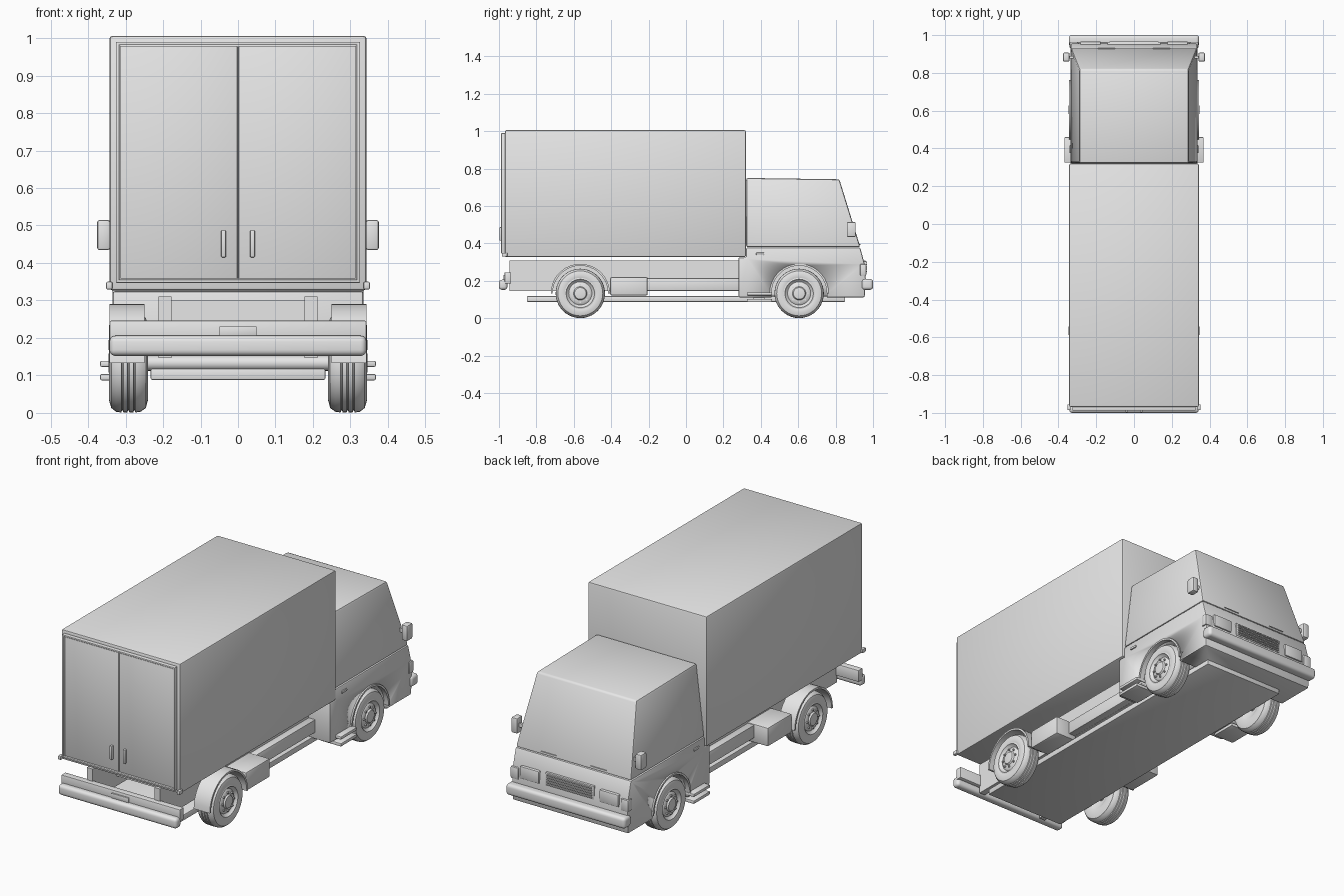
import bpy, bmesh, math
from mathutils import Matrix

cube = bpy.data.objects.get("Cube")
if cube:
    bpy.data.objects.remove(cube, do_unlink=True)

grey = bpy.data.materials.new("plain_grey")
grey.use_nodes = True
grey.diffuse_color = (0.8, 0.8, 0.8, 1)
grey.node_tree.nodes["Principled BSDF"].inputs["Base Color"].default_value = (0.8, 0.8, 0.8, 1)


def finish(name, bm, bevel=0.0, segments=2):
    bmesh.ops.recalc_face_normals(bm, faces=bm.faces)
    mesh = bpy.data.meshes.new(name)
    bm.to_mesh(mesh)
    bm.free()
    mesh.materials.append(grey)
    ob = bpy.data.objects.new(name, mesh)
    bpy.context.collection.objects.link(ob)
    bpy.ops.object.select_all(action='DESELECT')
    ob.select_set(True)
    bpy.context.view_layer.objects.active = ob
    if bevel:
        mod = ob.modifiers.new("Bevel", 'BEVEL')
        mod.width, mod.segments = bevel, segments
        mod.limit_method = 'ANGLE'
        bpy.ops.object.modifier_apply(modifier=mod.name)
    bpy.ops.object.shade_smooth_by_angle(angle=math.radians(35))
    return ob


def box(name, x, y, z, bevel=0.0, segments=2):
    """Box from (min, max) pairs."""
    bm = bmesh.new()
    bmesh.ops.create_cube(bm, size=1)
    for v in bm.verts:
        v.co = [(a + b) / 2 + c * (b - a) for (a, b), c in zip((x, y, z), v.co)]
    return finish(name, bm, bevel, segments)


def pair(name, x, y, z, bevel=0.0):
    """The same box on both sides of the truck."""
    box(name + "_left", x, y, z, bevel)
    box(name + "_right", (-x[1], -x[0]), y, z, bevel)


def extrude(name, profile, x0, x1, bevel=0.0):
    """Side profile of (y, z) points extruded along x."""
    bm = bmesh.new()
    face = bm.faces.new([bm.verts.new((x0, y, z)) for y, z in profile])
    new = bmesh.ops.extrude_face_region(bm, geom=[face])["geom"]
    bmesh.ops.translate(bm, vec=(x1 - x0, 0, 0),
                        verts=[g for g in new if isinstance(g, bmesh.types.BMVert)])
    return finish(name, bm, bevel)


def lathe(name, profile, y, z, side, steps=40):
    """(x, radius) points spun around the axle line."""
    bm = bmesh.new()
    verts = [bm.verts.new((x, 0, r)) for x, r in profile]
    edges = [bm.edges.new(p) for p in zip(verts, verts[1:])]
    bmesh.ops.spin(bm, geom=verts + edges, cent=(0, 0, 0), axis=(1, 0, 0),
                   angle=math.tau, steps=steps, use_duplicate=False)
    bmesh.ops.remove_doubles(bm, verts=bm.verts, dist=0.0002)
    bmesh.ops.transform(bm, matrix=Matrix.Translation((0, y, z)) @ Matrix.Diagonal((side, 1, 1, 1)),
                        verts=bm.verts)
    return finish(name, bm)


def arc(y, z, r, a0, a1, n=18):
    angles = [math.radians(a0 + (a1 - a0) * i / n) for i in range(n + 1)]
    return [(y + r * math.cos(a), z + r * math.sin(a)) for a in angles]


REAR, FRONT, AXLE = -0.565, 0.605, 0.133

# Cargo body with framed double doors
box("cargo_body", (-0.343, 0.343), (-0.968, 0.32), (0.327, 1.006), 0.008)
pair("door_frame_side", (0.316, 0.326), (-0.988, -0.96), (0.347, 0.99), 0.003)
for label, z in (("top", (0.981, 0.99)), ("bottom", (0.347, 0.356))):
    box("door_frame_" + label, (-0.326, 0.326), (-0.988, -0.96), z, 0.003)
pair("cargo_door", (0.0015, 0.314), (-0.983, -0.96), (0.358, 0.979), 0.002)
pair("door_handle", (0.032, 0.045), (-0.997, -0.98), (0.415, 0.487), 0.003)
pair("corner_lamp", (0.335, 0.352), (-0.985, -0.955), (0.329, 0.35), 0.004)

# Cab lower body, with wheel wells cut out
lower = extrude("cab_lower", [(0.28, 0.112), (0.28, 0.325), (0.322, 0.325), (0.322, 0.379),
                              (0.931, 0.379), (0.955, 0.29), (0.962, 0.2), (0.955, 0.112)],
                -0.335, 0.335, 0.008)
for side in (1, -1):
    well = extrude("well_cutter", arc(FRONT, AXLE, 0.15, 0, 360, 40)[:-1], side * 0.22, side * 0.4)
    well.hide_render = True
    mod = lower.modifiers.new("Well", 'BOOLEAN')
    mod.operation, mod.solver, mod.object = 'DIFFERENCE', 'EXACT', well
    bpy.context.view_layer.objects.active = lower
    bpy.ops.object.modifier_apply(modifier=mod.name)
    bpy.data.objects.remove(well, do_unlink=True)

# Cab upper body, tapering to the roof
bm = bmesh.new()
bmesh.ops.create_cube(bm, size=1)
for v in bm.verts:
    top, ahead = v.co.z > 0, v.co.y > 0
    v.co.x = math.copysign(0.289 if top else 0.334, v.co.x)
    v.co.y = (0.82 if top else 0.932) if ahead else 0.322
    v.co.z = (0.743 if ahead else 0.75) if top else 0.38
finish("cab_upper", bm, 0.01)

# Cab details
pair("mirror", (0.341, 0.376), (0.86, 0.907), (0.434, 0.515), 0.007)
pair("mirror_arm", (0.305, 0.35), (0.876, 0.89), (0.465, 0.485))
pair("cab_door_handle", (0.33, 0.341), (0.375, 0.417), (0.338, 0.351), 0.003)
pair("wiper_slot", (0.1, 0.19), (0.92, 0.932), (0.392, 0.396))
pair("headlamp", (0.175, 0.285), (0.94, 0.966), (0.24, 0.305), 0.005)
pair("turn_signal", (0.295, 0.341), (0.93, 0.964), (0.228, 0.29), 0.006)
box("grille_panel", (-0.14, 0.14), (0.94, 0.961), (0.24, 0.31), 0.003)
for i in range(5):
    z = 0.247 + i * 0.0125
    box(f"grille_slat_{i + 1}", (-0.13, 0.13), (0.95, 0.967), (z, z + 0.006))
for label, z in (("upper", (0.123, 0.139)), ("lower", (0.087, 0.104))):
    pair("step_" + label, (0.25, 0.368), (0.325, 0.46), z, 0.004)
pair("step_bracket", (0.27, 0.325), (0.36, 0.42), (0.095, 0.13))

# Bumpers and number plate
box("front_bumper", (-0.345, 0.345), (0.94, 1.0), (0.152, 0.21), 0.016, 4)
box("rear_bumper", (-0.343, 0.343), (-1.0, -0.955), (0.152, 0.206), 0.016, 4)
box("rear_bumper_beam", (-0.343, 0.343), (-0.97, -0.935), (0.185, 0.246), 0.004)
box("number_plate", (-0.05, 0.05), (-0.977, -0.965), (0.206, 0.231), 0.002)

# Chassis
pair("chassis_rail", (0.178, 0.212), (-0.945, 0.3), (0.147, 0.31))
for i, y in enumerate((-0.75, -0.3, 0.1)):
    box(f"cross_member_{i + 1}", (-0.18, 0.18), (y, y + 0.04), (0.2, 0.3))
box("belly_plate", (-0.233, 0.233), (-0.85, 0.85), (0.088, 0.118), 0.004)
pair("side_rail", (0.21, 0.25), (-0.21, 0.285), (0.147, 0.215), 0.004)
pair("side_tank", (0.205, 0.33), (-0.405, -0.205), (0.122, 0.22), 0.008)

# Wheels, axles and arches
tyre = [(0.245, 0.07), (0.24, 0.098), (0.246, 0.12), (0.26, 0.13)]
for i in range(3):
    x = 0.274 + i * 0.016
    tyre += [(x, 0.132), (x + 0.001, 0.127), (x + 0.004, 0.127), (x + 0.005, 0.132)]
tyre += [(0.325, 0.13), (0.338, 0.12), (0.344, 0.1), (0.34, 0.083)]
rim = [(0.245, 0.07), (0.275, 0.0)]
rim_face = [(0.34, 0.083), (0.342, 0.076), (0.334, 0.071), (0.328, 0.062), (0.334, 0.055),
            (0.336, 0.036), (0.344, 0.031), (0.346, 0.018), (0.346, 0.0)]
for label, y, arch_x in (("front", FRONT, 0.318), ("rear", REAR, 0.25)):
    bm = bmesh.new()
    bmesh.ops.create_cone(bm, cap_ends=True, segments=16, radius1=0.02, radius2=0.02, depth=0.56,
                          matrix=Matrix.Translation((0, y, AXLE)) @ Matrix.Rotation(math.pi / 2, 4, 'Y'))
    finish(label + "_axle", bm)
    for side, hand in ((1, "left"), (-1, "right")):
        tag = f"{label}_{hand}"
        lathe(tag + "_tyre", tyre, y, AXLE, side)
        lathe(tag + "_rim", rim_face, y, AXLE, side)
        lathe(tag + "_rim_back", rim, y, AXLE, side)
        # Wheel nuts
        bm = bmesh.new()
        for by, bz in arc(y, AXLE, 0.047, 0, 360, 8)[:-1]:
            bmesh.ops.create_cone(bm, cap_ends=True, segments=6, radius1=0.005, radius2=0.005,
                                  depth=0.014, matrix=Matrix.Translation((side * 0.335, by, bz))
                                  @ Matrix.Rotation(math.pi / 2, 4, 'Y'))
        finish(tag + "_nuts", bm)
        # Arch
        ring = arc(y, AXLE, 0.158, 0, 180) + arc(y, AXLE, 0.148, 180, 0)
        extrude(tag + "_arch", ring, side * arch_x, side * 0.343)
